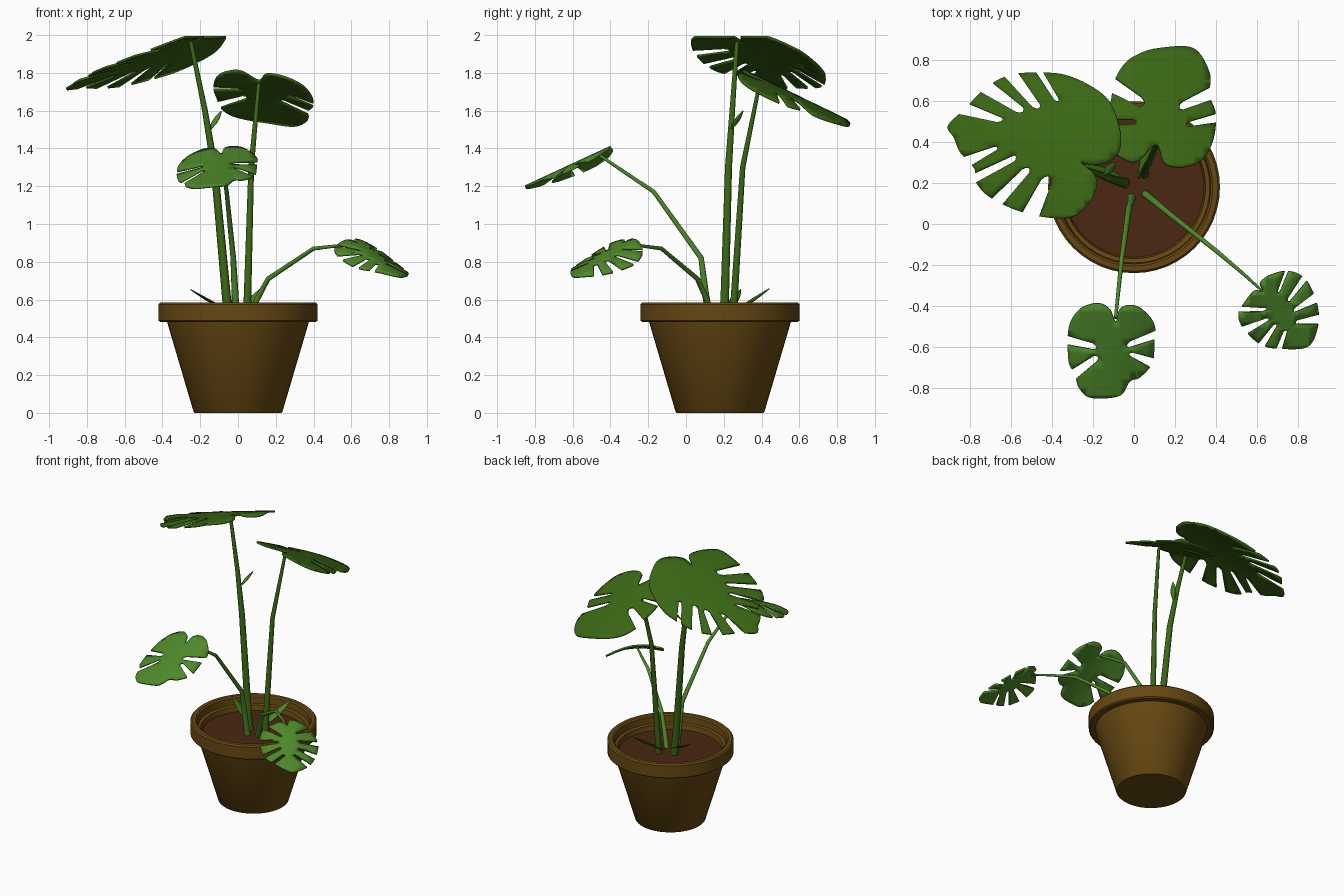
import bpy, bmesh, math
from mathutils import Vector
from mathutils.geometry import delaunay_2d_cdt

if "Cube" in bpy.data.objects:
    bpy.data.objects.remove(bpy.data.objects["Cube"])


def material(name, rgb):
    m = bpy.data.materials.new(name)
    m.diffuse_color = (*rgb, 1)
    m.use_nodes = True
    m.node_tree.nodes["Principled BSDF"].inputs["Base Color"].default_value = m.diffuse_color
    return m


CLAY = material("clay brown", (0.135, 0.065, 0.006))
SOIL = material("soil brown", (0.07, 0.02, 0.006))
DARK = material("dark green", (0.043, 0.135, 0.007))
LIGHT = material("light green", (0.078, 0.25, 0.023))


def finish(name, bm, mat, angle=35):
    me = bpy.data.meshes.new(name)
    bm.to_mesh(me)
    bm.free()
    ob = bpy.data.objects.new(name, me)
    me.materials.append(mat)
    bpy.context.collection.objects.link(ob)
    bpy.ops.object.select_all(action='DESELECT')
    ob.select_set(True)
    bpy.context.view_layer.objects.active = ob
    bpy.ops.object.shade_smooth_by_angle(angle=math.radians(angle))
    return ob


def lathe(name, profile, mat, centre=(0, 0.18), steps=48):
    bm = bmesh.new()
    vs = [bm.verts.new((r, 0, z)) for r, z in profile]
    es = [bm.edges.new(p) for p in zip(vs, vs[1:])]
    bmesh.ops.spin(bm, geom=vs + es, cent=(0, 0, 0), axis=(0, 0, 1),
                   angle=math.tau, steps=steps, use_duplicate=False)
    bmesh.ops.remove_doubles(bm, verts=bm.verts, dist=1e-4)
    bmesh.ops.recalc_face_normals(bm, faces=bm.faces)
    bmesh.ops.translate(bm, verts=bm.verts, vec=(*centre, 0))
    return finish(name, bm, mat)


def stalk(name, pts, r0, r1, mat):
    """Tapered round stem along a bent path."""
    cu = bpy.data.curves.new(name, 'CURVE')
    cu.dimensions = '3D'
    cu.bevel_depth = 1
    cu.bevel_resolution = 3
    cu.use_fill_caps = True
    sp = cu.splines.new('POLY')
    sp.points.add(len(pts) - 1)
    for i, p in enumerate(pts):
        sp.points[i].co = (*p, 1)
        sp.points[i].radius = r0 + (r1 - r0) * i / (len(pts) - 1)
    cu.materials.append(mat)
    bpy.context.collection.objects.link(bpy.data.objects.new(name, cu))


def smooth_loop(pts, n=8):
    """Closed Catmull-Rom curve through the points."""
    out, k = [], len(pts)
    for i in range(k):
        a, b, c, d = (pts[(i + j) % k] for j in (-1, 0, 1, 2))
        for s in range(n):
            t = s / n
            out.append(0.5 * (2 * b + (c - a) * t + (2 * a - 5 * b + 4 * c - d) * t * t
                              + (3 * b - a - 3 * c + d) * t ** 3))
    return out


def cut_slit(loop, edge, inner, w):
    """Open a rounded slit from the outline towards the midrib."""
    i = min(range(len(loop)), key=lambda j: (loop[j] - edge).length)
    centre = loop[i]
    loop = loop[i + 1:] + loop[:i]
    while (loop[0] - centre).length < w / 2:
        loop.pop(0)
    while (loop[-1] - centre).length < w / 2:
        loop.pop()
    side = (loop[-1] - loop[0]).normalized() * w * 0.4
    tip = (inner - centre).normalized() * w * 0.4
    return loop + [inner + side, inner + side * 0.6 + tip * 0.7, inner + tip,
                   inner - side * 0.6 + tip * 0.7, inner - side]


def leaf(name, outline, slits, stem, tip, z0, slope, droop, mat):
    """Split leaf: outline in hundredths seen from above, laid on a tilted, arched sheet."""
    loop = smooth_loop([Vector(p) / 100 for p in outline])
    for ex, ey, ix, iy, w in slits:
        loop = cut_slit(loop, Vector((ex, ey)) / 100, Vector((ix, iy)) / 100, w / 100)
    area = sum(a.cross(b) for a, b in zip(loop, loop[1:] + loop[:1]))
    if area < 0:
        loop.reverse()
    n = len(loop)
    xs, ys = [p.x for p in loop], [p.y for p in loop]
    step = 0.04
    grid = [Vector((min(xs) + step * (i + 0.5), min(ys) + step * (j + 0.5)))
            for i in range(int((max(xs) - min(xs)) / step))
            for j in range(int((max(ys) - min(ys)) / step))]
    vs, _, fs, *_ = delaunay_2d_cdt(loop + grid, [], [list(range(n))], 1, 1e-5)
    base = Vector(stem) / 100
    rib = (Vector(tip) / 100 - base).normalized()
    bm = bmesh.new()
    made = []
    for v in vs:
        d = v - base
        z = z0 + slope[0] * d.x + slope[1] * d.y - droop * rib.cross(d) ** 2
        made.append(bm.verts.new((v.x, v.y, min(z, 1.995))))
    for f in fs:
        bm.faces.new([made[i] for i in f])
    bmesh.ops.delete(bm, geom=[v for v in bm.verts if not v.link_faces], context='VERTS')
    ob = finish(name, bm, mat)
    mod = ob.modifiers.new("thickness", 'SOLIDIFY')
    mod.thickness = 0.012


def blade(name, a, b, width, sag, mat):
    """Small pointed sheath leaf from a to b."""
    a, b = Vector(a), Vector(b)
    side = (b - a).cross(Vector((0, 0, 1))).normalized()
    bm = bmesh.new()
    rows = []
    for i in range(9):
        t = i / 8
        s = math.sin(math.pi * t)
        p = a.lerp(b, t) - Vector((0, 0, sag * s))
        w = side * (width * s / 2 + 0.001)
        rows.append([bm.verts.new(q) for q in (p - w, p - Vector((0, 0, width * s * .15)), p + w)])
    for r, q in zip(rows, rows[1:]):
        for k in (0, 1):
            bm.faces.new((r[k], r[k + 1], q[k + 1], q[k]))
    ob = finish(name, bm, mat)
    ob.modifiers.new("thickness", 'SOLIDIFY').thickness = 0.005


# Pot and soil
lathe("pot", [(0, 0), (.23, 0), (.235, .005), (.375, .48), (.41, .48), (.42, .488), (.42, .575),
              (.41, .585), (.385, .585), (.375, .575), (.37, .53), (.35, .525), (.335, .45), (0, .45)], CLAY)
lathe("soil", [(0, .46), (.342, .46), (.342, .49), (0, .49)], SOIL)

# Stalks
stalk("tall_left_stalk", [(-.045, .2, .47), (-.06, .205, .6), (-.125, .225, 1.3), (-.175, .245, 1.6),
                          (-.25, .27, 1.965)], .028, .011, DARK)
stalk("tall_right_stalk", [(.05, .245, .47), (.05, .255, .6), (.07, .3, 1.3), (.11, .39, 1.745)], .025, .01, DARK)
stalk("front_stalk", [(-.012, .13, .47), (-.015, .105, .62), (-.025, .08, .82), (-.06, -.17, 1.17),
                      (-.09, -.46, 1.365)], .022, .008, LIGHT)
stalk("low_right_stalk", [(.05, .15, .47), (.1, .11, .6), (.16, .06, .71), (.4, -.13, .87),
                          (.53, -.24, .885), (.63, -.33, .89)], .018, .006, LIGHT)

# Leaves
leaf("tall_left_leaf",
     [(-91, 48), (-83, 56), (-72, 67), (-60, 73), (-46, 74), (-34, 73), (-22, 68), (-12, 60), (-7, 46),
      (-7, 36), (-13, 30), (-21, 29), (-26, 30), (-20, 25), (-18, 20), (-20, 13), (-25, 7), (-32, 3),
      (-41, 3), (-52, 5), (-63, 9), (-73, 15), (-78, 22), (-78, 27), (-85, 35), (-88, 42)],
     [(-83, 57, -66, 51, 4), (-73, 67, -56, 56, 5), (-60, 73, -48, 58, 5), (-46, 74, -38, 61, 3),
      (-82, 31, -68, 37, 3), (-77, 23, -59, 32, 4), (-67, 11, -53, 26, 5), (-51, 5, -43, 21, 7)],
     (-25, 29), (-91, 48), 1.975, (.33, -.2), .3, DARK)
leaf("tall_right_leaf",
     [(11, 39), (2, 31), (-5, 32), (-11, 38), (-13, 50), (-11, 62), (-10, 69), (-5, 78), (2, 83), (12, 86),
      (29, 86), (37, 74), (37, 63), (40, 54), (39, 42), (34, 32), (24, 28), (15, 30)],
     [(37, 64, 24, 58, 5), (40, 51, 27, 49, 3), (-10, 67, 3, 60, 6), (-13, 50, 0, 50, 3)],
     (11, 39), (22, 86), 1.765, (-.15, -.45), .4, DARK)
leaf("front_leaf",
     [(-9, -48), (-7, -42), (-2, -40), (4, -42), (10, -49), (10, -58), (9, -68), (3, -75), (-2, -77),
      (-7, -84), (-21, -85), (-27, -80), (-29, -73), (-32, -67), (-32, -51), (-27, -42), (-18, -39), (-12, -42)],
     [(10, -55, -2, -59, 4), (9, -68, -1, -64, 3), (-32, -57, -20, -60, 4), (-29, -73, -19, -66, 4)],
     (-9, -47), (-15, -85), 1.38, (.08, .45), .9, LIGHT)
leaf("low_right_leaf",
     [(63, -33), (62, -29), (67, -25), (76, -23), (83, -26), (87, -32), (90, -41), (90, -50), (85, -60),
      (71, -61), (62, -59), (54, -52), (51, -45), (54, -39), (59, -33)],
     [(75, -23, 71, -33, 2), (83, -27, 76, -37, 2.5), (88, -36, 79, -42, 2.5), (90, -46, 80, -48, 2.5),
      (52, -42, 64, -42, 2.5), (54, -52, 65, -47, 2.5), (62, -59, 69, -50, 2.5), (71, -61, 74, -53, 2.5)],
     (63, -33), (86, -60), .905, (-.38, .35), 1.3, LIGHT)

# Small sheath leaves at the base and on the tall stalk
blade("base_sheath_left", (-.02, .2, .53), (-.25, .29, .655), .05, .005, DARK)
blade("base_sheath_back", (.02, .22, .51), (.12, .44, .66), .06, .0, LIGHT)
blade("stalk_sheath", (-.15, .235, 1.5), (-.09, .3, 1.6), .035, .0, LIGHT)
